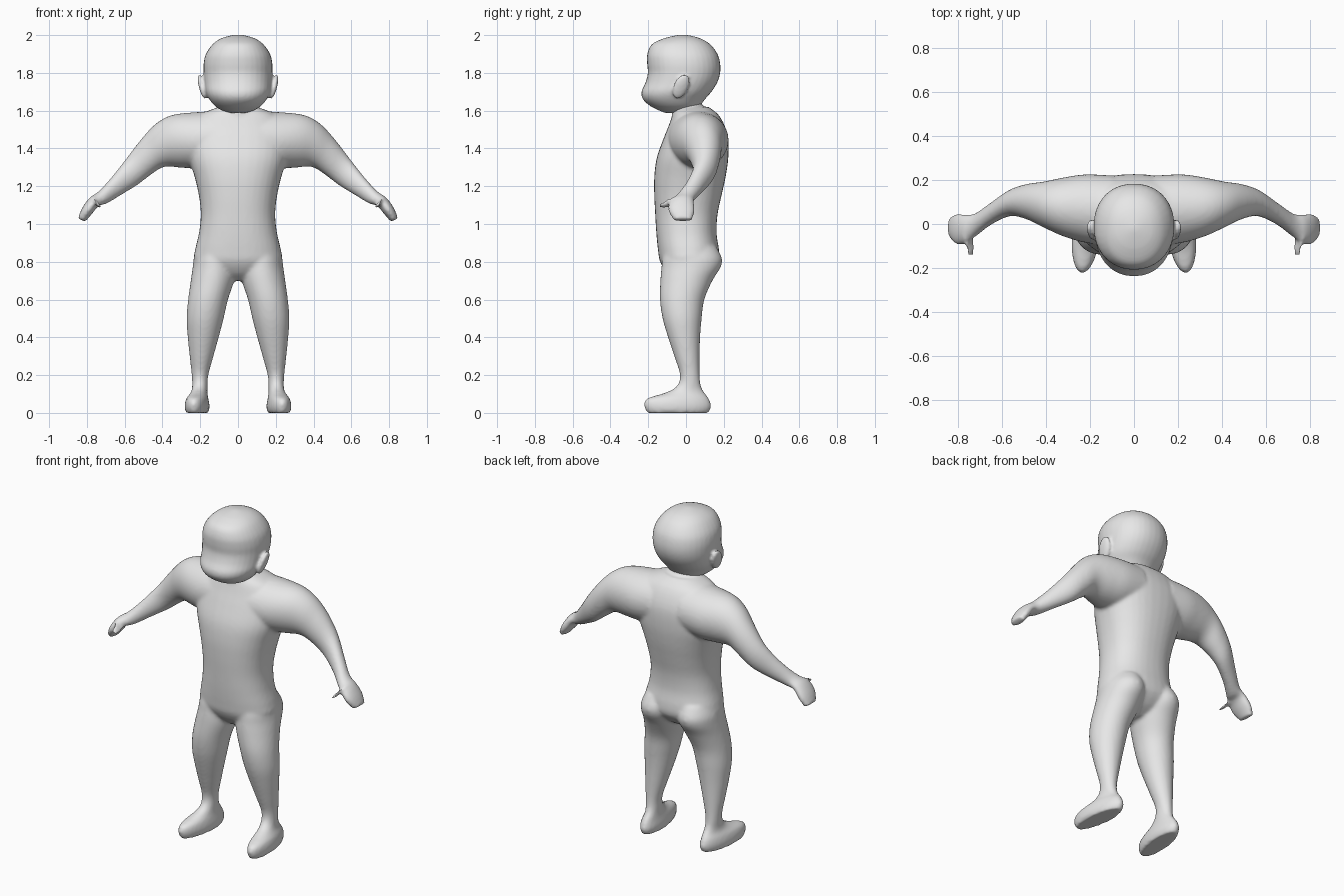
import bpy, bmesh, math
from mathutils import Vector, Matrix

skin = bpy.data.materials.new("plain grey")
skin.diffuse_color = (0.8, 0.8, 0.8, 1)


def refine(rows, steps=4):
    """Smoothly interpolate cross-section rows (Catmull-Rom)."""
    out = []
    n = len(rows)
    for i in range(n - 1):
        p = [rows[max(0, min(n - 1, i + k))] for k in (-1, 0, 1, 2)]
        for s in range(steps):
            t = s / steps
            out.append([0.5 * (2 * b + (c - a) * t + (2 * a - 5 * b + 4 * c - d) * t * t
                               + (3 * b - a - 3 * c + d) * t ** 3)
                        for a, b, c, d in zip(*p)])
    return out + [list(rows[-1])]


def loft(bm, rows, side=1, power=2.0, sides=36):
    """Loft closed rings; row = end a (x, z), end b (x, z), front y, back y."""
    rings = []
    for ax, az, bx, bz, yf, yb in refine(rows):
        ring = []
        for k in range(sides):
            ang = 2 * math.pi * k / sides
            c, s = math.cos(ang), math.sin(ang)
            u = 0.5 + 0.5 * math.copysign(abs(c) ** (2 / power), c)
            v = 0.5 + 0.5 * math.copysign(abs(s) ** (2 / power), s)
            ring.append(bm.verts.new((side * (ax + (bx - ax) * u), yf + (yb - yf) * v,
                                      az + (bz - az) * u)))
        rings.append(ring)
    for r, q in zip(rings, rings[1:]):
        for k in range(sides):
            j = (k + 1) % sides
            bm.faces.new((r[k], r[j], q[j], q[k]))
    bm.faces.new(rings[0])
    bm.faces.new(rings[-1])
    return [v for r in rings for v in r]


def upright(rows):
    """Symmetric rows (z, half width, front y, back y) to loft rows."""
    return [(-w, z, w, z, f, b) for z, w, f, b in rows]


def ellipsoid(bm, centre, size, tilt=(0, 0, 0)):
    m = Matrix.Translation(centre)
    for angle, axis in zip(tilt, "XYZ"):
        m = m @ Matrix.Rotation(angle, 4, axis)
    m = m @ Matrix.Diagonal((*size, 1))
    bmesh.ops.create_uvsphere(bm, u_segments=24, v_segments=16, radius=1, matrix=m)


def fuse(bm, name, voxel, smooth):
    """Merge overlapping parts into one smooth skin."""
    bmesh.ops.recalc_face_normals(bm, faces=bm.faces)
    mesh = bpy.data.meshes.new(name)
    bm.to_mesh(mesh)
    bm.free()
    ob = bpy.data.objects.new(name, mesh)
    bpy.context.collection.objects.link(ob)
    mesh.materials.append(skin)
    bpy.ops.object.select_all(action='DESELECT')
    bpy.context.view_layer.objects.active = ob
    ob.select_set(True)
    rm = ob.modifiers.new("fuse", 'REMESH')
    rm.mode = 'VOXEL'
    rm.voxel_size = voxel
    sm = ob.modifiers.new("soften", 'SMOOTH')
    sm.factor = 0.5
    sm.iterations = smooth
    for m in ("fuse", "soften"):
        bpy.ops.object.modifier_apply(modifier=m)
    if not ob.data.materials:
        ob.data.materials.append(skin)
    bpy.ops.object.shade_smooth_by_angle(angle=math.radians(50))
    return ob


# Torso
body = bmesh.new()
loft(body, upright([
    (0.70, 0.05, -0.05, 0.05), (0.74, 0.16, -0.10, 0.12), (0.80, 0.230, -0.137, 0.17),
    (0.86, 0.228, -0.148, 0.175), (0.95, 0.207, -0.157, 0.162), (1.05, 0.197, -0.163, 0.167),
    (1.15, 0.207, -0.168, 0.188), (1.25, 0.230, -0.168, 0.210), (1.35, 0.260, -0.155, 0.224),
    (1.45, 0.270, -0.120, 0.224), (1.52, 0.250, -0.092, 0.205), (1.58, 0.20, -0.07, 0.17),
    (1.62, 0.10, -0.05, 0.12)]), power=2.3)

# Neck
loft(body, upright([(1.50, 0.13, -0.08, 0.13), (1.58, 0.115, -0.075, 0.12),
                    (1.63, 0.095, -0.072, 0.085), (1.72, 0.09, -0.07, 0.07)]))

LEG = [  # inner x, outer x, z, front y, back y (sole to hip)
    (0.155, 0.270, 0.000, -0.205, 0.120), (0.148, 0.276, 0.035, -0.222, 0.134),
    (0.155, 0.268, 0.075, -0.208, 0.122), (0.162, 0.250, 0.105, -0.115, 0.100),
    (0.162, 0.243, 0.140, -0.050, 0.080), (0.157, 0.245, 0.200, -0.032, 0.072),
    (0.130, 0.256, 0.300, -0.062, 0.072), (0.102, 0.266, 0.400, -0.095, 0.075),
    (0.076, 0.272, 0.500, -0.124, 0.083), (0.053, 0.264, 0.600, -0.138, 0.097),
    (0.020, 0.250, 0.700, -0.136, 0.140), (0.010, 0.240, 0.770, -0.130, 0.183),
    (0.010, 0.233, 0.820, -0.125, 0.190), (0.020, 0.210, 0.880, -0.110, 0.160)]

ARM = [  # top x, z, bottom x, z, front y, back y (chest to fingertips)
    (0.10, 1.60, 0.10, 1.30, -0.10, 0.22), (0.22, 1.592, 0.22, 1.295, -0.085, 0.225),
    (0.345, 1.578, 0.30, 1.298, -0.055, 0.210), (0.43, 1.535, 0.39, 1.303, -0.015, 0.192),
    (0.505, 1.458, 0.46, 1.262, 0.020, 0.182), (0.585, 1.355, 0.535, 1.205, 0.036, 0.156),
    (0.665, 1.253, 0.625, 1.150, 0.000, 0.098), (0.735, 1.175, 0.695, 1.108, -0.052, 0.050),
    (0.785, 1.140, 0.735, 1.098, -0.086, 0.042), (0.825, 1.085, 0.772, 1.055, -0.094, 0.047),
    (0.848, 1.030, 0.808, 1.012, -0.065, 0.033)]

THUMB = [  # top x, z, bottom x, z, front y, back y
    (0.770, 1.150, 0.730, 1.100, -0.085, -0.02), (0.762, 1.128, 0.722, 1.092, -0.125, -0.060),
    (0.756, 1.100, 0.720, 1.078, -0.155, -0.100)]

for side in (1, -1):
    # Legs, with the feet turned slightly outward
    for v in loft(body, [(a, z, b, z, f, k) for a, b, z, f, k in LEG], side):
        turn = max(0.0, min(1.0, (0.16 - v.co.z) / 0.06))
        v.co.x -= side * 0.10 * v.co.y * turn
    # Arms with hands and thumbs
    loft(body, ARM, side)
    loft(body, THUMB, side)

fuse(body, "body", 0.01, 6)

# Head
head = bmesh.new()
loft(head, upright([
    (1.588, 0.04, -0.11, 0.01), (1.602, 0.085, -0.145, 0.05), (1.625, 0.122, -0.190, 0.075),
    (1.66, 0.152, -0.228, 0.100), (1.70, 0.172, -0.236, 0.135), (1.75, 0.179, -0.214, 0.166),
    (1.80, 0.182, -0.202, 0.181), (1.85, 0.182, -0.206, 0.181), (1.90, 0.170, -0.205, 0.167),
    (1.95, 0.136, -0.182, 0.130), (1.98, 0.095, -0.125, 0.082), (1.995, 0.05, -0.07, 0.035),
    (2.002, 0.012, -0.03, -0.01)]), power=2.15)

# Ears
for side in (1, -1):
    ellipsoid(head, (side * 0.190, -0.026, 1.728), (0.017, 0.040, 0.070),
              (math.radians(-24), side * math.radians(12), side * math.radians(12)))

fuse(head, "head", 0.008, 4)
